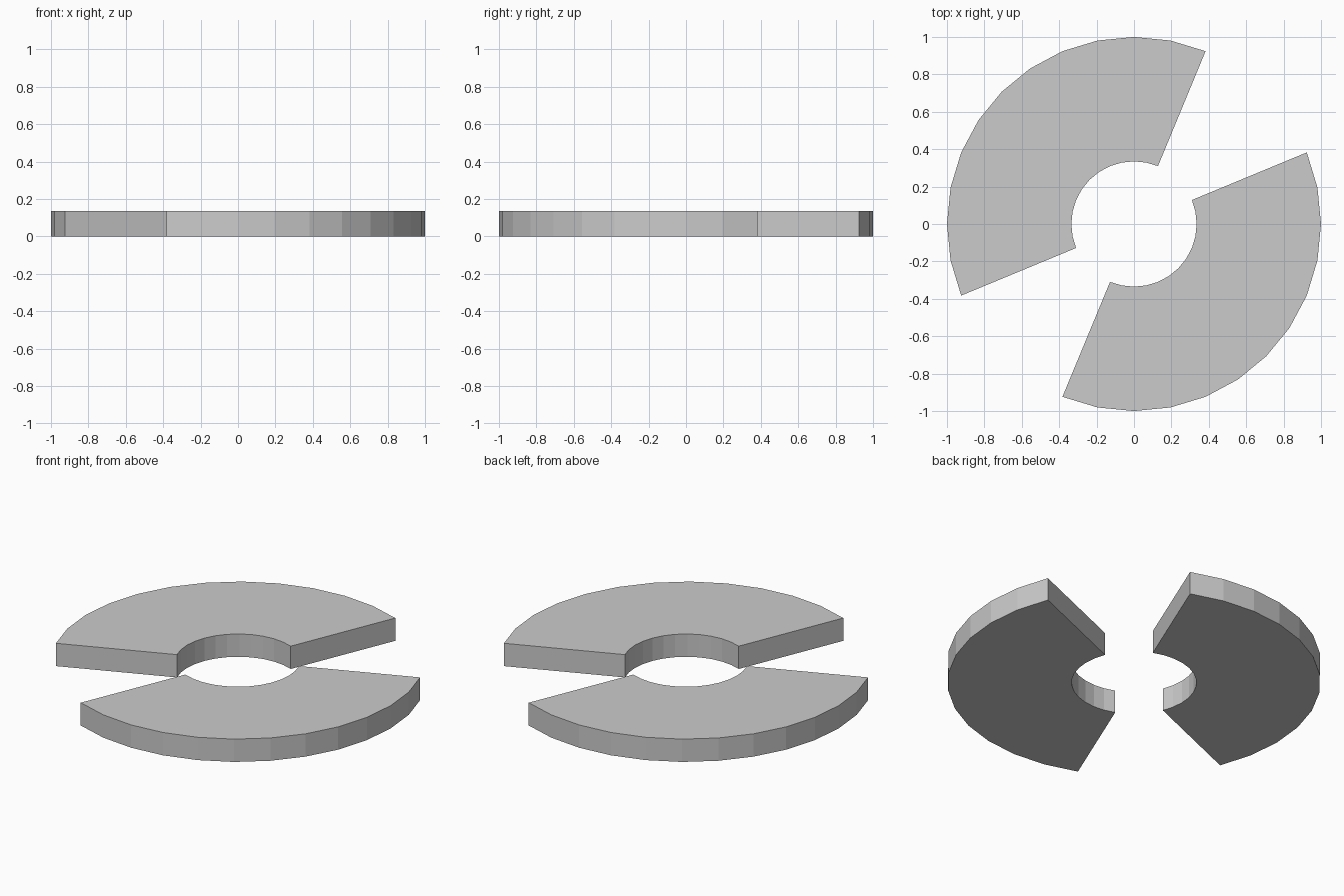
import bpy, bmesh
from math import sin, cos, radians

if "Cube" in bpy.data.objects:
    bpy.data.objects.remove(bpy.data.objects["Cube"])

OUTER, INNER, HEIGHT = 1.0, 0.335, 0.135
STEP, SEGMENTS = 11.25, 12  # facets of a 32-sided ring


def ring_segment(name, start):
    """Flat-faced arc block, swept from start angle in degrees."""
    bm = bmesh.new()
    angles = [radians(start + STEP * i) for i in range(SEGMENTS + 1)]
    outline = [(OUTER * cos(a), OUTER * sin(a), 0) for a in angles]
    outline += [(INNER * cos(a), INNER * sin(a), 0) for a in reversed(angles)]
    face = bm.faces.new([bm.verts.new(p) for p in outline])
    top = bmesh.ops.extrude_face_region(bm, geom=[face], use_keep_orig=True)
    verts = [g for g in top["geom"] if isinstance(g, bmesh.types.BMVert)]
    bmesh.ops.translate(bm, verts=verts, vec=(0, 0, HEIGHT))
    bmesh.ops.recalc_face_normals(bm, faces=bm.faces)
    mesh = bpy.data.meshes.new(name)
    bm.to_mesh(mesh)
    bm.free()
    obj = bpy.data.objects.new(name, mesh)
    bpy.context.collection.objects.link(obj)


# Two opposite segments, 135 degrees each
ring_segment("ring_segment_back_left", 67.5)
ring_segment("ring_segment_front_right", 247.5)
